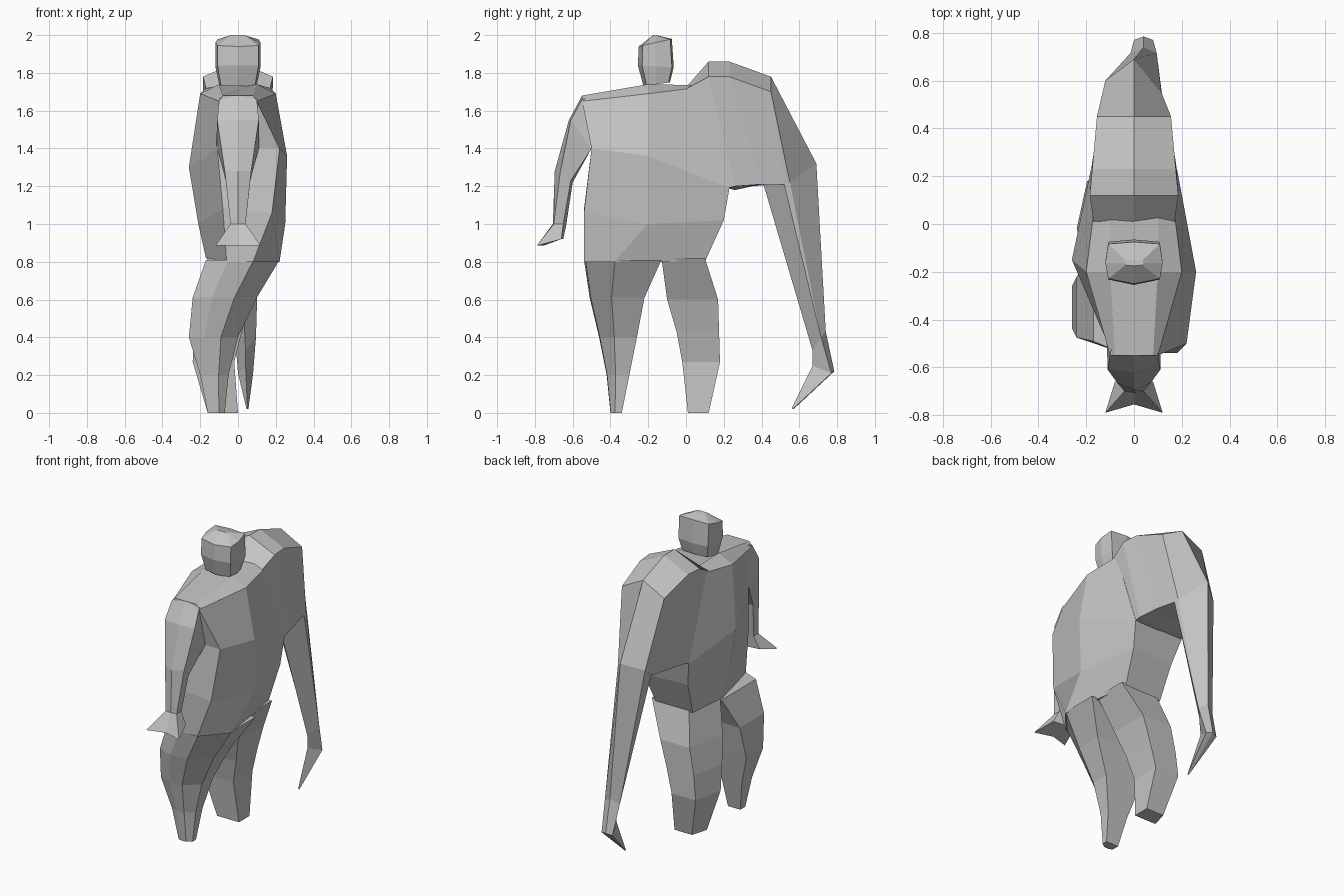
import bpy
import bmesh
from mathutils import Vector

default_cube = bpy.data.objects.get("Cube")
if default_cube:
    bpy.data.objects.remove(default_cube, do_unlink=True)

# One plain clay colour for the whole figure
clay = bpy.data.materials.new("clay_grey")
clay.use_nodes = True
clay_colour = (0.55, 0.55, 0.55, 1)
clay.diffuse_color = clay_colour
clay.node_tree.nodes["Principled BSDF"].inputs["Base Color"].default_value = clay_colour


def loft(name, rings):
    """Skin a list of equal-length rings, cap both ends and add a flat-shaded object."""
    bm = bmesh.new()
    loops = [[bm.verts.new(Vector(point)) for point in ring] for ring in rings]
    for lower, upper in zip(loops, loops[1:]):
        for i in range(len(lower)):
            j = (i + 1) % len(lower)
            bm.faces.new((lower[i], lower[j], upper[j], upper[i]))
    bm.faces.new(loops[0][::-1])
    bm.faces.new(loops[-1])
    bmesh.ops.remove_doubles(bm, verts=bm.verts, dist=0.001)
    bmesh.ops.recalc_face_normals(bm, faces=bm.faces)
    mesh = bpy.data.meshes.new(name)
    bm.to_mesh(mesh)
    bm.free()
    mesh.materials.append(clay)
    part = bpy.data.objects.new(name, mesh)
    bpy.context.collection.objects.link(part)
    return part


def mirrored_ring(ridge, upper, lower, inner, centre=0):
    """Six-point ring, equal on both sides of x = centre; ridge and inner are (y, z)."""
    right = [(centre + x, y, z) for x, y, z in (upper, lower)]
    left = [(centre - x, y, z) for x, y, z in (lower, upper)]
    return [(centre, *ridge), *right, (centre, *inner), *left]


def leg_ring(outline, x_min, x_max, y_min, y_max, z):
    """Leg section: a unit outline fitted to a box."""
    return [(x_min + u * (x_max - x_min), y_min + v * (y_max - y_min), z) for u, v in outline]


def head_ring(half_width, y_front, y_back, z_front, z_back):
    """Eight-sided head section with a tilted plane."""
    outline = [(0, 0), (.9, .12), (1, .5), (.9, .95), (0, 1),
               (-.9, .95), (-1, .5), (-.9, .12)]
    return [(half_width * u, y_front + v * (y_back - y_front),
             z_front + v * (z_back - z_front)) for u, v in outline]


# Torso: broad along y, bulging at the middle of each flank
shoulder_top = [(-.08, -.55, 1.68), (.08, -.55, 1.68), (.1, -.2, 1.74),
                (.1, .04, 1.735), (-.1, .04, 1.735), (-.1, -.2, 1.74)]
shoulder_line = [(-.1, -.55, 1.65), (.1, -.55, 1.65), (.2, -.2, 1.69),
                 (.17, .04, 1.72), (-.17, .04, 1.72), (-.2, -.2, 1.69)]
chest = [(-.11, -.5, 1.4), (.22, -.5, 1.4), (.26, -.2, 1.36),
         (.18, .23, 1.19), (-.18, .23, 1.19), (-.26, -.15, 1.3)]
waist = [(-.08, -.54, 1.08), (.18, -.54, 1.06), (.25, -.2, 1),
         (.17, .2, 1.02), (-.14, .18, 1.02), (-.21, -.15, 1)]
hips = [(-.06, -.54, .8), (.08, -.54, .8), (.22, -.38, .8),
        (.15, .1, .8), (-.12, .1, .8), (-.17, -.13, .82)]
loft("torso", [shoulder_top, shoulder_line, chest, waist, hips])

# Front leg: bevelled at the front, leaning sideways to a small foot
bevelled = [(0, .12), (.3, 0), (.65, .02), (1, .4), (1, 1), (0, 1)]
loft("front_leg", [
    leg_ring(bevelled, -.17, .22, -.54, -.13, .81),
    leg_ring(bevelled, -.24, .1, -.51, -.22, .61),
    leg_ring(bevelled, -.26, 0, -.46, -.26, .4),
    leg_ring(bevelled, -.2, -.05, -.42, -.3, .2),
    leg_ring(bevelled, -.16, -.07, -.4, -.34, 0),
])

# Back leg: a plain square section
square = [(0, 0), (1, 0), (1, 1), (.2, 1)]
loft("back_leg", [
    leg_ring(square, -.16, .18, -.13, .1, .82),
    leg_ring(square, -.2, .07, -.1, .17, .6),
    leg_ring(square, -.23, .02, -.05, .175, .43),
    leg_ring(square, -.24, -.02, -.02, .18, .27),
    leg_ring(square, -.16, 0, .01, .12, 0),
])

# Large raised shoulder and the upper half of the long arm
elbow = [(0, .69, 1.32), (.115, .55, 1.22), (.12, .52, 1.21),
         (0, .41, 1.21), (-.11, .52, 1.21), (-.12, .6, 1.27)]
loft("long_upper_arm", [
    mirrored_ring((.01, 1.735), (.17, .01, 1.72), (.18, .22, 1.19), (.22, 1.19)),
    mirrored_ring((.12, 1.86), (.185, .12, 1.78), (.175, .26, 1.2), (.26, 1.18)),
    mirrored_ring((.23, 1.86), (.175, .23, 1.78), (.15, .4, 1.21), (.34, 1.2)),
    mirrored_ring((.45, 1.78), (.155, .45, 1.7), (.12, .52, 1.21), (.41, 1.21)),
    elbow,
])

# Long forearm ending in a hooked, pointed hand
wrist_side = (.055, .715, .4)
knuckle_side = (.04, .77, .21)
tip_side = (.005, .565, .02)
loft("long_forearm", [
    elbow,
    mirrored_ring((.74, .43), wrist_side, wrist_side, (.67, .33), centre=.04),
    mirrored_ring((.785, .22), knuckle_side, knuckle_side, (.67, .25), centre=.04),
    mirrored_ring((.57, .02), tip_side, tip_side, (.56, .025), centre=.05),
])

# Short arm: rounded front shoulder, bent elbow, narrow wrist
short_wrist = mirrored_ring((-.705, 1), (.04, -.7, 1), (.04, -.65, 1), (-.635, .99))
loft("short_arm", [
    mirrored_ring((-.45, 1.69), (.08, -.45, 1.69), (.11, -.44, 1.42), (-.42, 1.42)),
    mirrored_ring((-.55, 1.68), (.1, -.55, 1.66), (.115, -.48, 1.42), (-.45, 1.42)),
    mirrored_ring((-.62, 1.55), (.11, -.61, 1.55), (.11, -.5, 1.4), (-.5, 1.4)),
    mirrored_ring((-.695, 1.28), (.07, -.665, 1.28), (.065, -.61, 1.23), (-.6, 1.22)),
    short_wrist,
])

# Flared hand of the short arm, notched at its front edge
loft("short_hand", [
    short_wrist,
    mirrored_ring((-.755, .885), (.12, -.79, .885), (.08, -.66, .92), (-.65, .92)),
])

# Head: tilted block rising to a low peak
loft("head", [
    head_ring(.1, -.225, -.085, 1.73, 1.75),
    head_ring(.12, -.255, -.065, 1.84, 1.83),
    head_ring(.12, -.25, -.075, 1.94, 1.98),
    head_ring(.04, -.175, -.15, 2, 1.998),
])
